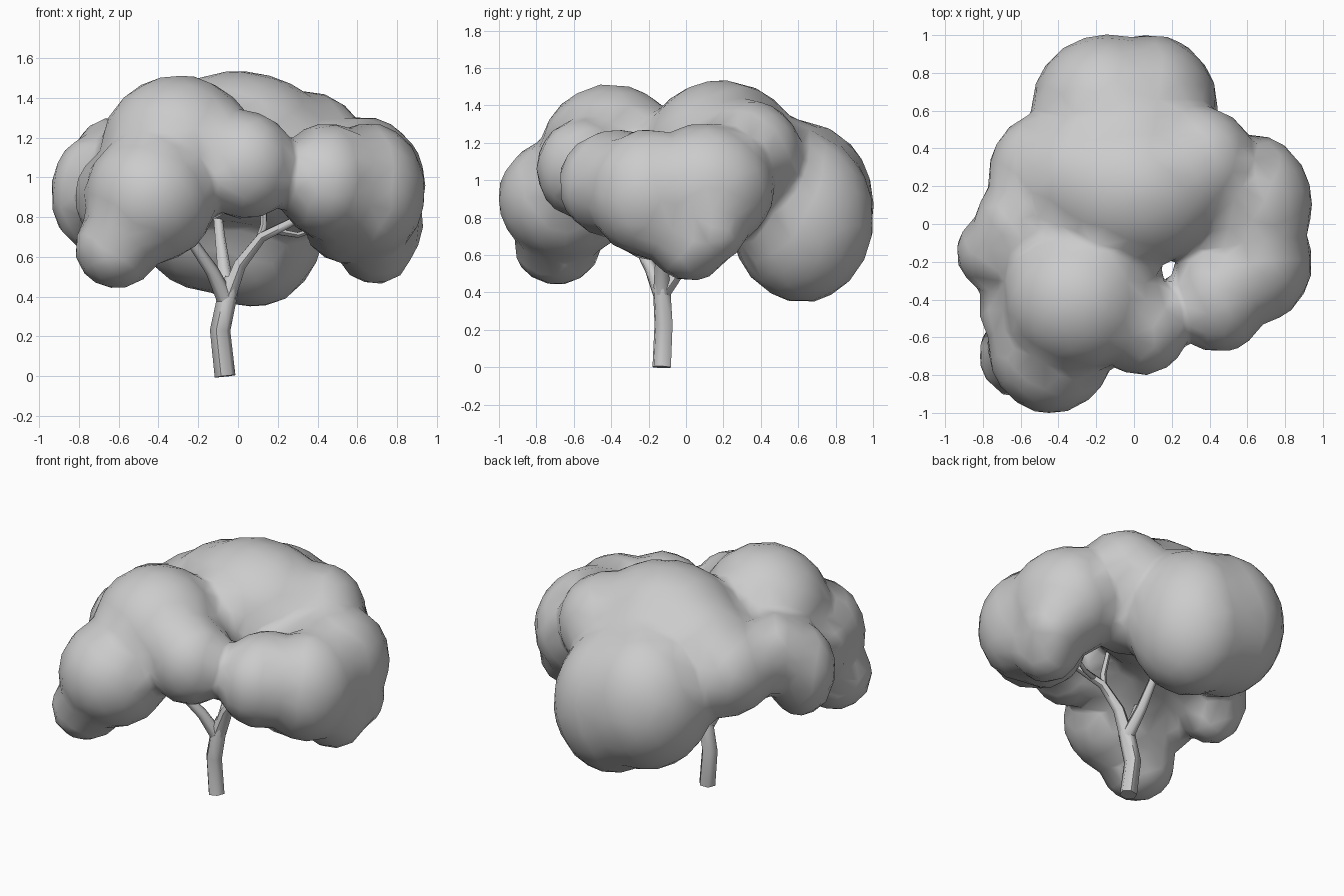
import bpy
import bmesh
from mathutils import Matrix, Vector
from math import radians

cube = bpy.data.objects.get("Cube")
if cube:
    bpy.data.objects.remove(cube, do_unlink=True)

grey = bpy.data.materials.new("light_grey")
grey.use_nodes = True
colour = (0.6, 0.6, 0.6, 1)
grey.diffuse_color = colour
grey.node_tree.nodes["Principled BSDF"].inputs["Base Color"].default_value = colour


def activate(obj):
    bpy.ops.object.select_all(action="DESELECT")
    obj.select_set(True)
    bpy.context.view_layer.objects.active = obj


def foliage(name, lobes):
    """Fuse ellipsoid lobes (centre, radii) into one coarse, soft clump."""
    bm = bmesh.new()
    for centre, radii in lobes:
        size = Vector(radii) * 1.02
        place = Matrix.Translation(centre) @ Matrix.Diagonal((*size, 1))
        bmesh.ops.create_icosphere(bm, subdivisions=3, radius=1, matrix=place)
    mesh = bpy.data.meshes.new(name)
    bm.to_mesh(mesh)
    bm.free()
    obj = bpy.data.objects.new(name, mesh)
    bpy.context.collection.objects.link(obj)
    mesh.materials.append(grey)
    remesh = obj.modifiers.new("fuse", "REMESH")
    remesh.mode = "VOXEL"
    remesh.voxel_size = 0.03
    soften = obj.modifiers.new("soften", "SMOOTH")
    soften.factor = 0.5
    soften.iterations = 10
    thin = obj.modifiers.new("coarsen", "DECIMATE")
    thin.ratio = 0.06
    activate(obj)
    for mod in list(obj.modifiers):
        bpy.ops.object.modifier_apply(modifier=mod.name)
    bpy.ops.object.shade_smooth()


def limb(name, points):
    """Tapered tube through (x, y, z, radius) points."""
    curve = bpy.data.curves.new(name, "CURVE")
    curve.dimensions = "3D"
    curve.bevel_depth = 1
    curve.bevel_resolution = 1
    curve.use_fill_caps = True
    spline = curve.splines.new("POLY")
    spline.points.add(len(points) - 1)
    for p, (x, y, z, r) in zip(spline.points, points):
        p.co = (x, y, z, 1)
        p.radius = r
    curve.materials.append(grey)
    obj = bpy.data.objects.new(name, curve)
    bpy.context.collection.objects.link(obj)
    activate(obj)
    bpy.ops.object.convert(target="MESH")
    bpy.ops.object.shade_smooth_by_angle(angle=radians(60))


# Foliage lobes, grouped by where they sit
crown = [
    ((0, .19, 1.15), (.48, .41, .38)),
    ((-.25, .25, 1.1), (.36, .36, .34)),
    ((-.45, .26, 1.02), (.32, .33, .3)),
    ((.35, .32, 1.13), (.29, .3, .3)),
    ((.27, .28, .94), (.26, .26, .24)),
    ((-.73, -.15, .92), (.21, .21, .29)),
    ((-.63, 0, 1.05), (.21, .25, .25)),
]
back = [
    ((-.14, .61, .87), (.4, .39, .44)),
    ((.08, .62, .8), (.36, .38, .45)),
]
front = [
    ((-.3, -.4, 1.13), (.39, .38, .38)),
    ((-.44, -.65, .9), (.33, .35, .33)),
    ((-.61, -.69, .65), (.21, .23, .21)),
    ((.04, -.54, 1.06), (.25, .26, .27)),
    ((-.65, -.45, .9), (.17, .2, .22)),
]
side = [
    ((.63, .1, .96), (.31, .37, .34)),
    ((.66, -.2, .93), (.28, .32, .34)),
    ((.45, -.37, .98), (.26, .31, .29)),
    ((.69, .02, .68), (.2, .22, .22)),
    ((.74, .13, .75), (.19, .2, .2)),
    ((.53, -.17, .78), (.2, .24, .21)),
]
bridges = [
    ((-.22, -.08, 1.09), (.36, .26, .26)),
    ((.02, -.25, 1.08), (.12, .2, .2)),
    ((.25, -.46, 1), (.13, .13, .16)),
    ((.48, .27, 1.08), (.2, .22, .24)),
    ((.43, .08, 1.06), (.24, .23, .22)),
    ((-.05, .5, 1.08), (.42, .3, .26)),
    ((-.36, .45, .95), (.22, .2, .27)),
    ((-.5, -.2, 1.05), (.25, .25, .25)),
]
foliage("foliage", crown + back + front + side + bridges)

# Trunk and branches
limb("trunk", [(-.065, -.13, 0, .053), (-.09, -.12, .23, .052),
               (-.05, -.13, .42, .05), (-.035, -.13, .5, .03)])
limb("right_branch", [(-.06, -.13, .38, .045), (-.13, -.19, .53, .034),
                      (-.22, -.26, .66, .028), (-.3, -.32, .8, .02)])
limb("back_branch", [(-.05, -.12, .4, .042), (-.07, -.02, .54, .034),
                     (-.09, .06, .7, .026), (-.11, .13, .88, .02)])
limb("left_branch", [(-.05, -.13, .4, .045), (.01, -.13, .56, .036),
                     (.12, -.15, .7, .028), (.3, -.2, .79, .022), (.4, -.24, .83, .018)])
limb("upper_twig", [(.11, -.15, .69, .022), (.13, -.13, .76, .018),
                    (.13, -.08, .9, .015)])
limb("side_twig", [(.18, -.16, .73, .018), (.3, -.1, .71, .015), (.42, -.05, .75, .012)])
